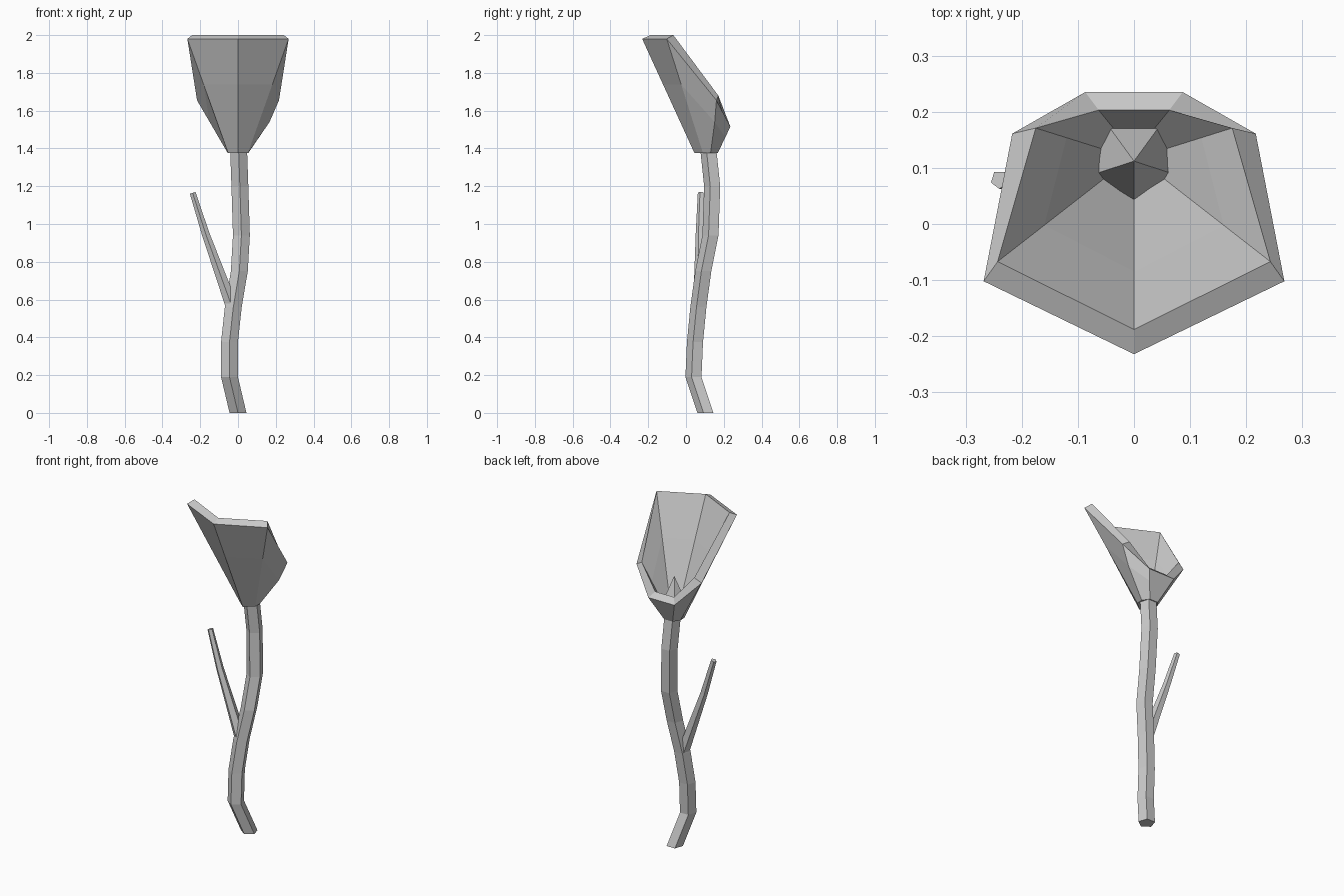
import bpy, bmesh
from math import sin, cos, pi
from mathutils import Vector

if "Cube" in bpy.data.objects:
    bpy.data.objects.remove(bpy.data.objects["Cube"])


def make_object(name, rings, cap_start=True, cap_end=True):
    """Skin a series of equal-length closed rings into one mesh."""
    bm = bmesh.new()
    loops = [[bm.verts.new(p) for p in ring] for ring in rings]
    n = len(loops[0])
    for a, b in zip(loops, loops[1:]):
        for i in range(n):
            j = (i + 1) % n
            bm.faces.new((a[i], a[j], b[j], b[i]))
    if cap_start:
        bm.faces.new(loops[0][::-1])
    if cap_end:
        bm.faces.new(loops[-1])
    bmesh.ops.recalc_face_normals(bm, faces=bm.faces)
    mesh = bpy.data.meshes.new(name)
    bm.to_mesh(mesh)
    bm.free()
    obj = bpy.data.objects.new(name, mesh)
    bpy.context.collection.objects.link(obj)
    return obj


def pentagon(center, radius, side=Vector((1, 0, 0))):
    """Five-sided ring with one corner facing the front."""
    c = Vector(center)
    return [c + radius * (side * sin(2 * pi * i / 5) - Vector((0, 1, 0)) * cos(2 * pi * i / 5))
            for i in range(5)]


def mirrored(half):
    """Front point on the centre line plus right-hand points -> full ring."""
    pts = [Vector(p) for p in half]
    return pts + [Vector((-p.x, p.y, p.z)) for p in reversed(pts[1:])]


# Stem: bent five-sided tube with level rings
stem_path = [(0, .107, 0), (-.045, .044, .19), (-.045, .052, .375), (-.025, .070, .56),
             (.007, .096, .75), (.018, .134, .94), (.01, .143, 1.2), (.003, .122, 1.40)]
make_object("stem", [pentagon(p, .047) for p in stem_path])

# Side shoot: tapering branch leaning left
tilt = Vector((.95, 0, .3))
shoot_path = [((-.035, .072, .57), .034), ((-.172, .073, .95), .0215), ((-.24, .079, 1.165), .0165)]
make_object("side_shoot", [pentagon(p, r, tilt) for p, r in shoot_path])

# Flower cup: seven-sided, high at the front and low at the back
outer_base = mirrored([(0, .045, 1.375), (.052, .09, 1.375), (.054, .13, 1.375), (.028, .168, 1.375)])
outer_rim = mirrored([(0, -.232, 1.98), (.268, -.102, 1.98), (.217, .161, 1.655), (.087, .235, 1.515)])
inner_rim = mirrored([(0, -.188, 2.0), (.243, -.067, 2.0), (.175, .171, 1.68), (.063, .203, 1.545)])
inner_base = mirrored([(0, .07, 1.41), (.035, .095, 1.41), (.038, .128, 1.41), (.02, .15, 1.41)])
outer_mid = [a.lerp(b, .6) for a, b in zip(outer_base, outer_rim)]
inner_mid = [a.lerp(b, .6) for a, b in zip(inner_base, inner_rim)]
outer_mid[2] = Vector((.167, .152, 1.54))  # small bulge on the right side
make_object("flower_cup", [outer_base, outer_mid, outer_rim, inner_rim, inner_mid, inner_base])

# Pistil: five-sided spike inside the cup
make_object("pistil", [pentagon((0, .112, 1.45), .078), pentagon((0, .112, 1.62), .001)])
